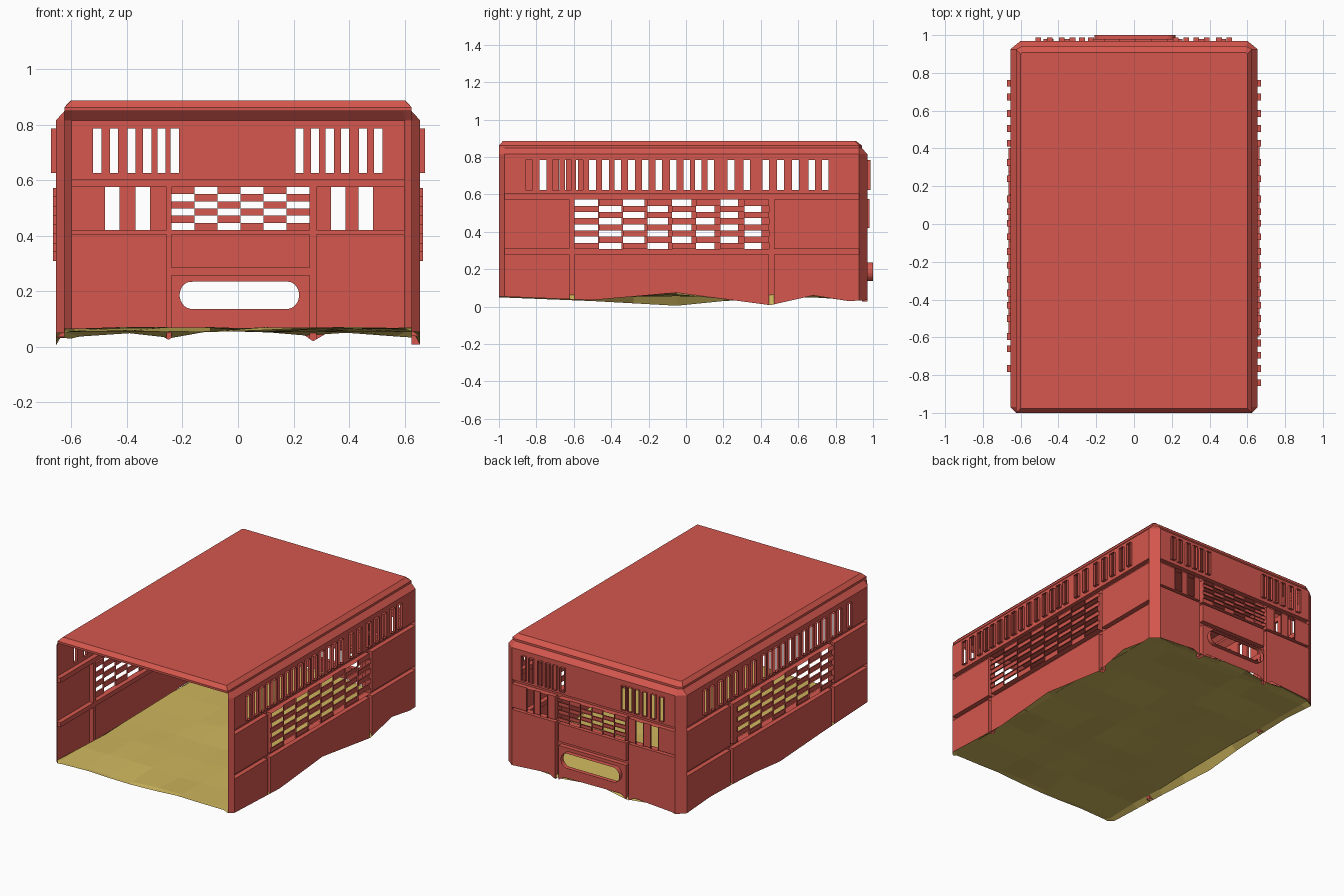
import bpy, bmesh, math, random
from mathutils import Vector

random.seed(4)
cube = bpy.data.objects.get("Cube")
if cube:
    bpy.data.objects.remove(cube)


def material(name, rgb):
    m = bpy.data.materials.new(name)
    m.use_nodes = True
    m.diffuse_color = (*rgb, 1)
    m.node_tree.nodes["Principled BSDF"].inputs["Base Color"].default_value = (*rgb, 1)
    return m


RED = material("brick red", (0.66, 0.095, 0.075))
SAND = material("sand yellow", (0.62, 0.47, 0.11))


def finish(name, bm, mat):
    bmesh.ops.remove_doubles(bm, verts=bm.verts, dist=0.0005)
    mesh = bpy.data.meshes.new(name)
    bm.to_mesh(mesh)
    bm.free()
    mesh.materials.append(mat)
    obj = bpy.data.objects.new(name, mesh)
    bpy.context.collection.objects.link(obj)
    return obj


def face(bm, points, out=None):
    f = bm.faces.new([bm.verts.new(p) for p in points])
    f.normal_update()
    if out is not None and f.normal.dot(Vector(out)) < 0:
        f.normal_flip()


def profile(pts, u):
    """Height of a polyline at u."""
    for (a, za), (b, zb) in zip(pts, pts[1:]):
        if u <= b:
            return za + (zb - za) * max(0, (u - a) / (b - a))
    return pts[-1][1]


# Overall sizes
W, BACK, EAVE = 0.655, 0.97, 0.815
Y0, Y1, BX = -0.97, 0.925, 0.6
GROOVE = -0.03

# Wavy lower edges of the walls
right_edge = [(-1, .055), (-.5, .035), (-.05, .075), (.45, .008), (.68, .06), (.87, .03), (.97, .035)]
left_edge = [(-1, .05), (-.5, .03), (-.05, .005), (.3, .04), (.7, .05), (.97, .03)]
back_edge = [(-BX, .035), (-.3, .055), (-.25, .025), (-.2, .06), (.22, .055),
             (.27, .02), (.33, .055), (BX, .035)]


def panel(name, place, out, u0, u1, edge, rects):
    """Sheet wall. rects: (u0, u1, v0, v1, kind, depth), kind is groove, hole or gap."""
    us = {u0, u1} | {p[0] for p in edge if u0 < p[0] < u1}
    vs = {0, 0.09, EAVE}
    for r in rects:
        us |= {r[0], r[1]}
        vs |= {r[2], r[3]}
    us = sorted({round(u, 4) for u in us})
    vs = sorted({round(v, 4) for v in vs})

    def kind(i, j):
        if not (0 <= i < len(us) - 1 and 0 <= j < len(vs) - 1):
            return "wall", 0
        u, v = (us[i] + us[i + 1]) / 2, (vs[j] + vs[j + 1]) / 2
        found = ("wall", 0)
        for r in rects:
            if r[0] < u < r[1] and r[2] < v < r[3]:
                found = r[4:]
        return found

    def pt(i, j, d):
        return place(us[i], vs[j] if j else profile(edge, us[i]), d)

    bm = bmesh.new()
    for i in range(len(us)):
        for j in range(len(vs)):
            k, d = kind(i, j)
            if i < len(us) - 1 and j < len(vs) - 1 and k in ("wall", "groove"):
                face(bm, [pt(i, j, d), pt(i + 1, j, d), pt(i + 1, j + 1, d), pt(i, j + 1, d)], out)
            # Steps and rims along the shared edges of cells
            for (ni, nj), (ei, ej) in (((i - 1, j), (i, j + 1)), ((i, j - 1), (i + 1, j))):
                if ei >= len(us) or ej >= len(vs) or (nj < 0):
                    continue
                nk, nd = kind(ni, nj)
                if "gap" in (k, nk) or nd == d:
                    continue
                face(bm, [pt(i, j, d), pt(ei, ej, d), pt(ei, ej, nd), pt(i, j, nd)])
    return finish(name, bm, RED)


def lattice(u0, u1, v0, v1, cols, rows, phase):
    """Checkered openings with raised rims."""
    du, dv = (u1 - u0) / cols, (v1 - v0) / rows
    return [(u0 + c * du, u0 + (c + 1) * du, v1 - (r + 1) * dv, v1 - r * dv, "hole", 0.01)
            for r in range(rows) for c in range(cols) if (r + c) % 2 == phase]


def slots(centres, width, v0=0.625, v1=0.785, rim=0.017):
    return [(c - width / 2, c + width / 2, v0, v1, "hole", rim) for c in centres]


# Side walls
side_grooves = [(Y0, Y1, .572, .604, "groove", GROOVE), (Y0, Y1, .278, .308, "groove", GROOVE),
                (-.622, -.595, 0, .59, "groove", GROOVE), (.443, .47, 0, .59, "groove", GROOVE)]
vents = [-.84, -.765, -.695, -.63, -.57, -.5, -.43, -.365, -.292, -.218, -.145,
         -.068, .004, .065, .132, .24, .325, .427, .505, .585, .673, .745]
left_vents = [vents[1]] + [v + .035 for v in vents[2:4]] + vents[5:]
for name, s, edge, row, shift in (("right_hand_wall", -1, left_edge, left_vents, -.04),
                                  ("left_hand_wall", 1, right_edge, vents, 0)):
    grid = lattice(-.595 + max(shift, 0), .443 + shift, .308, .572, 8, 8, 0)
    panel(name, lambda u, v, d, s=s: (s * (W + d), u, v), (s, 0, 0), Y0, Y1, edge,
          side_grooves + grid + slots(row, .036))

# Back wall
OX0, OX1, OZ0, OZ1 = -.23, .24, .11, .25
back_grooves = [(-BX, BX, .575, .603, "groove", GROOVE), (-BX, BX, .405, .42, "groove", GROOVE),
                (-.239, .257, .257, .285, "groove", GROOVE),
                (-.258, -.239, 0, .59, "groove", GROOVE), (.257, .282, 0, .59, "groove", GROOVE)]
back_slots = [-.507, -.446, -.383, -.326, -.275, -.228, .221, .277, .33, .385, .45, .505]
windows = slots([-.453, -.343, .36, .46], .052, .42, .575, .01)
panel("back_wall", lambda u, v, d: (u, BACK + d, v), (0, 1, 0), -BX, BX, back_edge,
      back_grooves + lattice(-.239, .257, .42, .575, 6, 6, 1) + slots(back_slots, .03)
      + windows + [(OX0, OX1, OZ0, OZ1, "gap", 0)])

# Rounded opening low in the back wall, with a projecting collar
bm = bmesh.new()
cx, cz = .005, .186
n = 24
inner, outer = [], []
for i in range(n):
    a = math.tau * (i + .5) / n
    c, s = math.cos(a), math.sin(a)
    inner.append((cx + math.copysign(.17, c) + .045 * c, cz + .05 * s))
    k = 1 / max(abs(c), abs(s))
    outer.append((cx + (OX1 - OX0) / 2 * c * k, (OZ0 + OZ1) / 2 + (OZ1 - OZ0) / 2 * s * k))
for i in range(n):
    j = (i + 1) % n
    (ax, az), (bx, bz) = inner[i], inner[j]
    (px, pz), (qx, qz) = outer[i], outer[j]
    face(bm, [(ax, BACK, az), (bx, BACK, bz), (qx, BACK, qz), (px, BACK, pz)], (0, 1, 0))
    face(bm, [(ax, BACK, az), (bx, BACK, bz), (bx, 1, bz), (ax, 1, az)], (ax - cx, 0, az - cz))
# Fill the four square corners around the ring
for i in range(n):
    (px, pz), (qx, qz) = outer[i], outer[(i + 1) % n]
    if abs(px - qx) > .001 and abs(pz - qz) > .001:
        corner = (OX1 if px + qx > 2 * cx else OX0, OZ1 if pz + qz > OZ0 + OZ1 else OZ0)
        face(bm, [(px, BACK, pz), (qx, BACK, qz), (corner[0], BACK, corner[1])], (0, 1, 0))
finish("back_opening_collar", bm, RED)

# Chamfered corner strips
bm = bmesh.new()
for s, edge in ((-1, left_edge), (1, right_edge)):
    for (xa, ya), (xb, yb), out in (((W, Y0), (.625, -1), (s, -1, 0)), ((W, Y1), (BX, BACK), (s, 1, 0))):
        face(bm, [(s * xa, ya, profile(edge, ya)), (s * xb, yb, profile(edge, yb)),
                  (s * xb, yb, EAVE), (s * xa, ya, EAVE)], out)
finish("corner_strips", bm, RED)

# Roof with stepped chamfers
halves = [([(.625, -1), (W, Y0), (W, Y1), (BX, BACK)], EAVE),
          ([(.625, -1), (.625, Y0), (.625, Y1), (.595, .94)], .848),
          ([(.625, -1), (.625, Y0), (.625, Y1), (.595, .94)], .862),
          ([(.6, -.978), (.601, Y0), (.601, .9), (.59, .908)], .887)]
rings = [[Vector((x, y, z)) for x, y in h] + [Vector((-x, y, z)) for x, y in reversed(h)]
         for h, z in halves]
bm = bmesh.new()
for k, (lo, hi) in enumerate(zip(rings, rings[1:])):
    for i in range(8):
        if k == 0 and i == 7:
            continue  # open front
        j = (i + 1) % 8
        mid = (lo[i] + lo[j]) / 2
        face(bm, [lo[i], lo[j], hi[j], hi[i]], (mid.x, mid.y, .3))
face(bm, rings[-1], (0, 0, 1))
finish("roof", bm, RED)

# Uneven ground sheet, drooping to meet the walls
xs = [-1, -.95, -.65, -.4, -.15, .15, .4, .65, .95, 1]
ys = [-1, Y0, -.75, -.5, -.28, -.05, .2, .45, .68, .87, Y1, BACK]
grid = []
for y in ys:
    half = .625 if y == -1 else BX if y == BACK else W
    row = []
    for f in xs:
        x = f * half
        z = .062 + random.uniform(-.01, .01)
        if abs(f) == 1:
            z = profile(right_edge if f > 0 else left_edge, y)
        elif y == BACK:
            z = profile(back_edge, x)
        row.append((x, y, z))
    grid.append(row)
bm = bmesh.new()
for ra, rb in zip(grid, grid[1:]):
    for i in range(len(xs) - 1):
        face(bm, [ra[i], ra[i + 1], rb[i + 1], rb[i]], (0, 0, 1))
finish("ground", bm, SAND)
